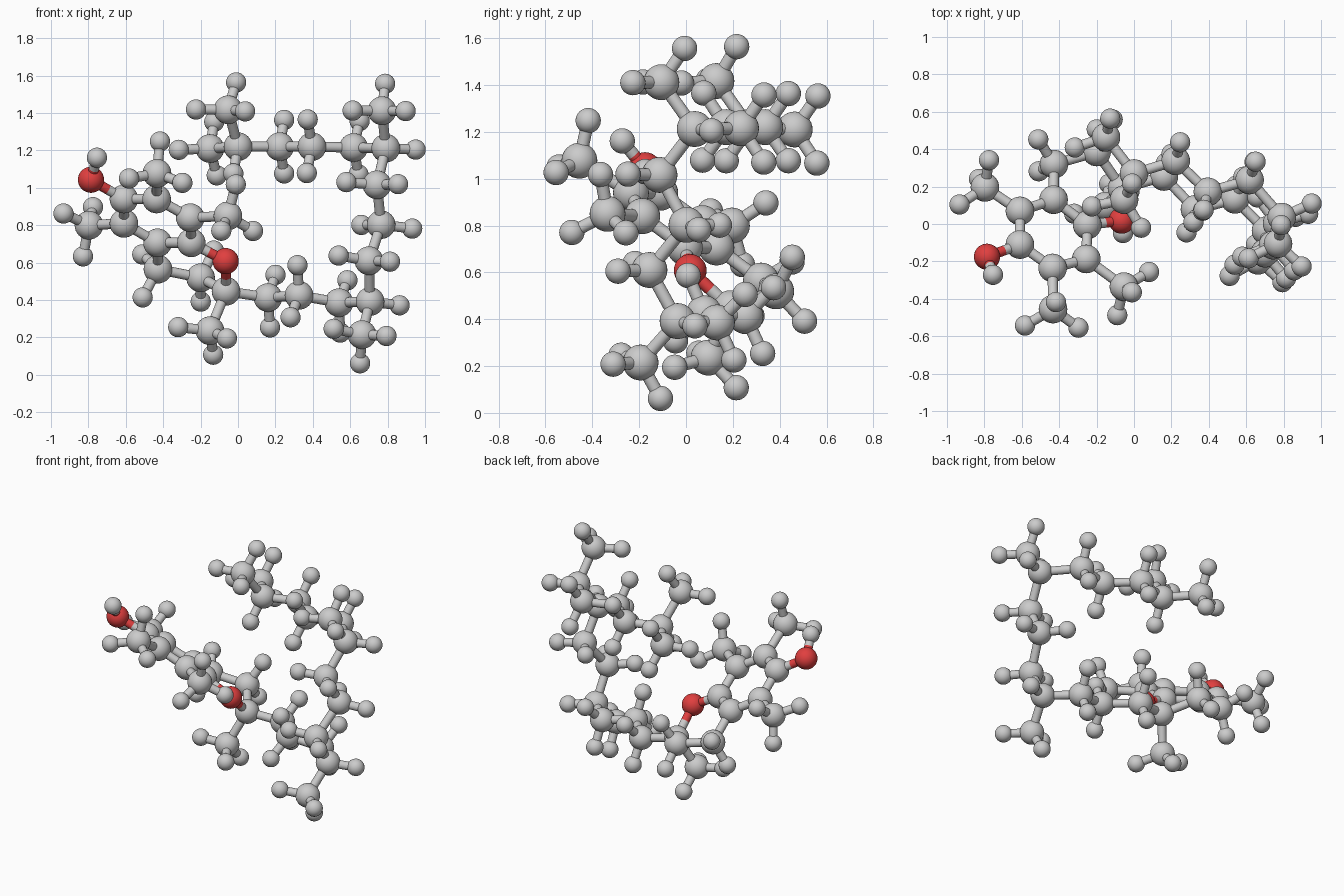
import bpy, bmesh
from mathutils import Vector, Matrix

if "Cube" in bpy.data.objects:
    bpy.data.objects.remove(bpy.data.objects["Cube"])

R_C, R_H, R_O, R_BOND, L_CH = 0.0765, 0.054, 0.07, 0.027, 0.1755

# Heavy atoms: ring r*, methyl m*, chain c*, oxygen O*
P = {
    "r1": (-.61, -.11, .94), "r2": (-.61, .07, .81), "r3": (-.43, .13, .706),
    "r4": (-.25, -.005, .706), "r5": (-.255, -.187, .84), "r6": (-.435, -.235, .94),
    "Oh": (-.786, -.175, 1.043), "Or": (-.066, .018, .608),
    "s1": (-.428, .32, .565), "s2": (-.2, .385, .519), "s3": (-.064, .19, .447),
    "m2": (-.797, .196, .80), "m5": (-.054, -.335, .85), "m6": (-.433, -.455, 1.077),
    "m3": (-.15, .096, .236),
    "c1": (.16, .254, .413), "c2": (.326, .078, .425), "c3": (.54, .132, .386),
    "c4": (.706, -.036, .392), "mc4": (.663, -.194, .215),
    "c5": (.70, -.156, .61), "c6": (.765, .002, .803), "c7": (.743, -.113, 1.016),
    "c8": (.79, .037, 1.212), "mc8": (.77, -.105, 1.412),
    "c9": (.618, .235, 1.215), "c10": (.395, .172, 1.22), "c11": (.223, .338, 1.22),
    "c12": (0, .27, 1.22), "mc12": (-.053, .13, 1.417), "me": (-.15, .464, 1.21),
}
P = {k: Vector(v) for k, v in P.items()}

# Bonded paths through the skeleton
PATHS = ["r1 r2 r3 r4 r5 r6 r1 Oh", "r3 s1 s2 s3 Or r4", "r2 m2", "r5 m5", "r6 m6", "s3 m3",
         "s3 c1 c2 c3 c4 c5 c6 c7 c8 c9 c10 c11 c12 me", "c4 mc4", "c8 mc8", "c12 mc12"]
bonds = []
for path in PATHS:
    names = path.split()
    bonds += list(zip(names, names[1:]))
near = {k: [] for k in P}
for a, b in bonds:
    near[a].append(P[b])
    near[b].append(P[a])

# One hydrogen of each methyl sets its twist
TWIST = {
    "m2": (-.947, .118, .86), "m5": (-.016, -.362, 1.01), "m6": (-.417, -.408, 1.248),
    "m3": (-.139, .203, .10), "mc4": (.652, -.113, .062), "mc8": (.786, -.01, 1.55),
    "mc12": (-.01, .216, 1.564), "me": (-.318, .415, 1.203),
}


def hydrogens(name):
    """Positions of the hydrogens that complete a carbon."""
    c = P[name]
    dirs = [(n - c).normalized() for n in near[name]]
    if name == "Oh":
        return [Vector((-.754, -.272, 1.161))]
    if name[0] in "rO" or len(dirs) == 4:
        return []
    away = -sum(dirs, Vector()).normalized()
    if len(dirs) == 3:
        return [c + away * L_CH]
    if len(dirs) == 2:
        side = dirs[0].cross(dirs[1]).normalized()
        return [c + L_CH * (away * .58 + side * s * .816) for s in (1, -1)]
    ref = Vector(TWIST[name]) - c
    out = (ref - away * ref.dot(away)).normalized()
    return [c + L_CH * (away * .334 + Matrix.Rotation(i * 2.0944, 3, away) @ out * .943)
            for i in range(3)]


def add_ball(bm, pos, r):
    bmesh.ops.create_uvsphere(bm, u_segments=32, v_segments=16, radius=r,
                              matrix=Matrix.Translation(pos))


def add_stick(bm, a, b):
    d = b - a
    m = Matrix.Translation((a + b) / 2) @ d.to_track_quat('Z', 'Y').to_matrix().to_4x4()
    bmesh.ops.create_cone(bm, cap_ends=False, segments=20, radius1=R_BOND, radius2=R_BOND,
                          depth=d.length, matrix=m)


parts = {n: bmesh.new() for n in ("carbon_atoms", "hydrogen_atoms", "oxygen_atoms",
                                  "grey_bonds", "red_bonds")}


def bond(a, b, red_a=False, red_b=False):
    mid = (a + b) / 2
    add_stick(parts["red_bonds" if red_a else "grey_bonds"], a, mid)
    add_stick(parts["red_bonds" if red_b else "grey_bonds"], mid, b)


# Atoms with their hydrogens
for name, pos in P.items():
    oxy = name[0] == "O"
    add_ball(parts["oxygen_atoms" if oxy else "carbon_atoms"], pos, R_O if oxy else R_C)
    for h in hydrogens(name):
        add_ball(parts["hydrogen_atoms"], h, R_H)
        bond(pos, h, oxy)

# Skeleton bonds
for a, b in bonds:
    bond(P[a], P[b], a[0] == "O", b[0] == "O")

red = bpy.data.materials.new("red")
red.diffuse_color = (.75, .05, .05, 1)
red.use_nodes = True
red.node_tree.nodes["Principled BSDF"].inputs["Base Color"].default_value = red.diffuse_color
for name, bm in parts.items():
    me = bpy.data.meshes.new(name)
    for f in bm.faces:
        f.smooth = True
    bm.to_mesh(me)
    bm.free()
    if name in ("oxygen_atoms", "red_bonds"):
        me.materials.append(red)
    bpy.context.collection.objects.link(bpy.data.objects.new(name, me))
